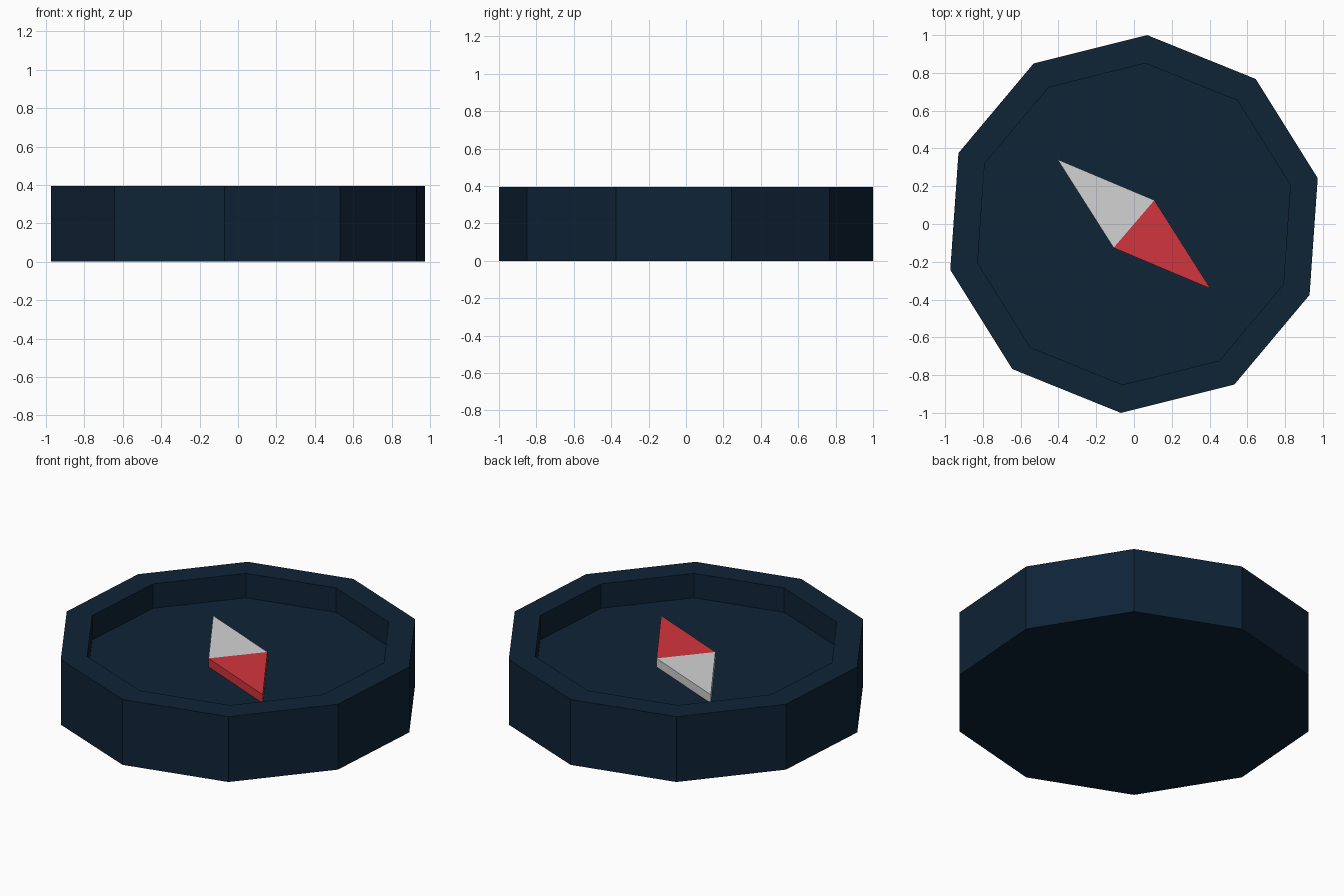
import bpy, bmesh, math

if "Cube" in bpy.data.objects:
    bpy.data.objects.remove(bpy.data.objects["Cube"])

SIDES, TURN = 10, math.radians(14)
HEIGHT, FLOOR, NEEDLE_TOP = 0.394, 0.247, 0.298


def material(name, rgb):
    m = bpy.data.materials.new(name)
    m.diffuse_color = (*rgb, 1)
    m.use_nodes = True
    m.node_tree.nodes["Principled BSDF"].inputs["Base Color"].default_value = m.diffuse_color
    return m


def make_object(name, bm, mat):
    bmesh.ops.recalc_face_normals(bm, faces=bm.faces)
    mesh = bpy.data.meshes.new(name)
    bm.to_mesh(mesh)
    bm.free()
    mesh.materials.append(mat)
    ob = bpy.data.objects.new(name, mesh)
    bpy.context.collection.objects.link(ob)
    return ob


navy = material("navy", (0.0045, 0.0168, 0.037))
red = material("red", (0.65, 0.036, 0.047))
pale = material("pale grey", (0.65, 0.65, 0.65))

# Ten-sided case with a sunken dial: rings from bottom to recess floor
bm = bmesh.new()
rings = []
for r, z in [(1.0024, 0), (1.0024, HEIGHT), (0.853, HEIGHT), (0.853, FLOOR)]:
    rings.append([bm.verts.new((r * math.cos(TURN + i * math.tau / SIDES),
                                r * math.sin(TURN + i * math.tau / SIDES), z))
                  for i in range(SIDES)])
for a, b in zip(rings, rings[1:]):
    for i in range(SIDES):
        j = (i + 1) % SIDES
        bm.faces.new((a[i], a[j], b[j], b[i]))
bm.faces.new(rings[0])
bm.faces.new(rings[-1])
make_object("compass_case", bm, navy)


# Needle halves: triangular prisms sharing the middle line
def needle_half(name, sign, mat):
    bm = bmesh.new()
    pts = [(0.405, -0.342), (0.108, 0.126), (-0.108, -0.126)]
    low = [bm.verts.new((sign * x, sign * y, FLOOR)) for x, y in pts]
    top = [bm.verts.new((sign * x, sign * y, NEEDLE_TOP)) for x, y in pts]
    bm.faces.new(low)
    bm.faces.new(top)
    for i in range(3):
        j = (i + 1) % 3
        bm.faces.new((low[i], low[j], top[j], top[i]))
    make_object(name, bm, mat)


needle_half("needle_red_half", 1, red)
needle_half("needle_pale_half", -1, pale)
